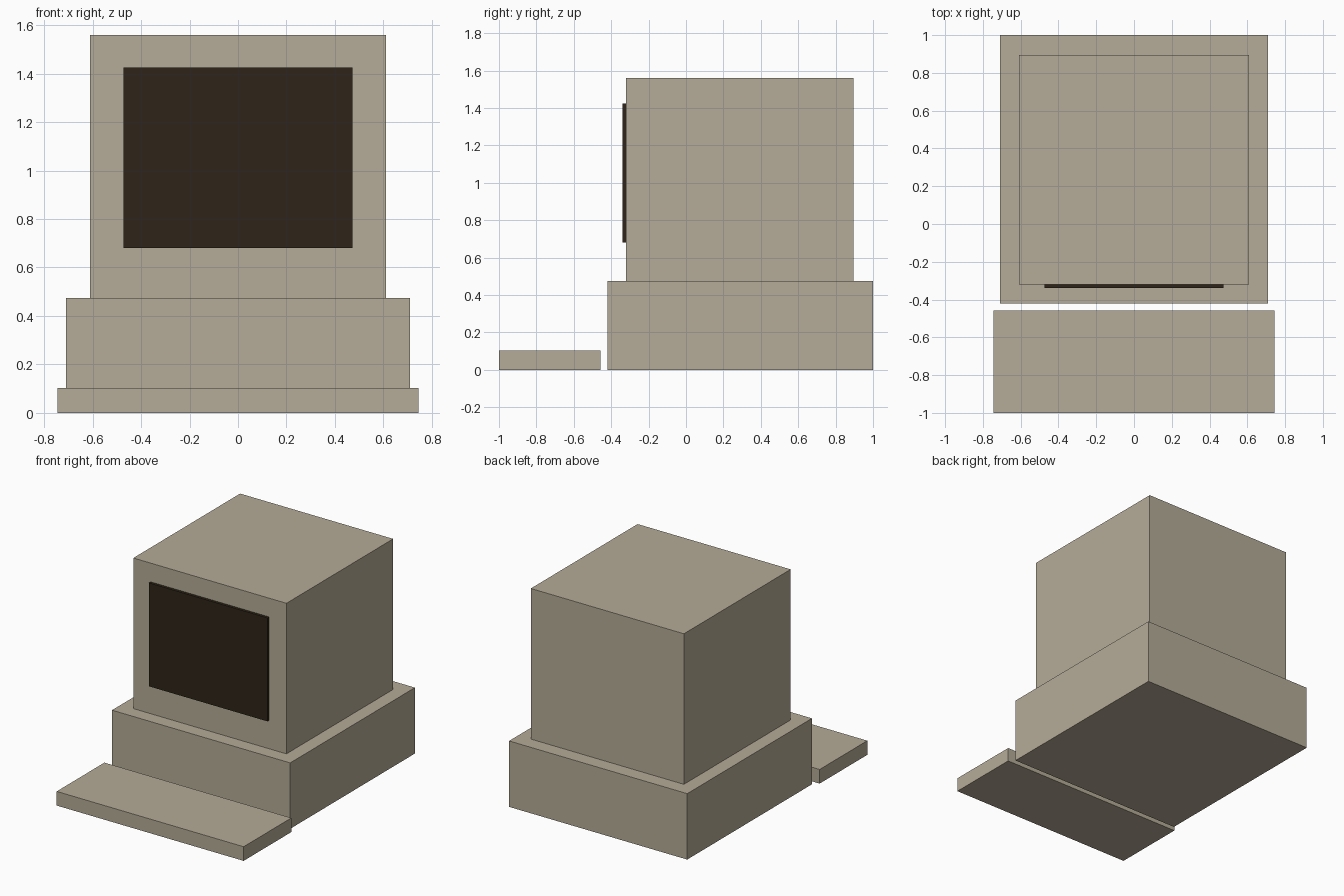
import bpy
from mathutils import Vector

if "Cube" in bpy.data.objects:
    bpy.data.objects.remove(bpy.data.objects["Cube"])


def material(name, color):
    mat = bpy.data.materials.new(name)
    mat.diffuse_color = color
    mat.use_nodes = True
    mat.node_tree.nodes["Principled BSDF"].inputs["Base Color"].default_value = mat.diffuse_color
    return mat


def box(name, low, high, mat):
    low, high = Vector(low), Vector(high)
    bpy.ops.mesh.primitive_cube_add(size=1, location=(low + high) / 2)
    obj = bpy.context.object
    obj.name = name
    obj.scale = high - low
    bpy.ops.object.transform_apply(location=False, rotation=False, scale=True)
    obj.data.materials.append(mat)
    return obj


beige = material("beige_plastic", (0.46, 0.41, 0.31, 1))
dark = material("dark_glass", (0.028, 0.018, 0.009, 1))

# Desktop case
box("computer_case", (-0.71, -0.42, 0), (0.71, 1.0, 0.475), beige)

# Monitor standing on the case, with its screen panel proud of the front
box("monitor", (-0.61, -0.32, 0.475), (0.61, 0.895, 1.56), beige)
box("screen", (-0.473, -0.34, 0.68), (0.473, -0.32, 1.425), dark)

# Keyboard lying in front of the case
box("keyboard", (-0.745, -1.0, 0), (0.745, -0.457, 0.102), beige)
